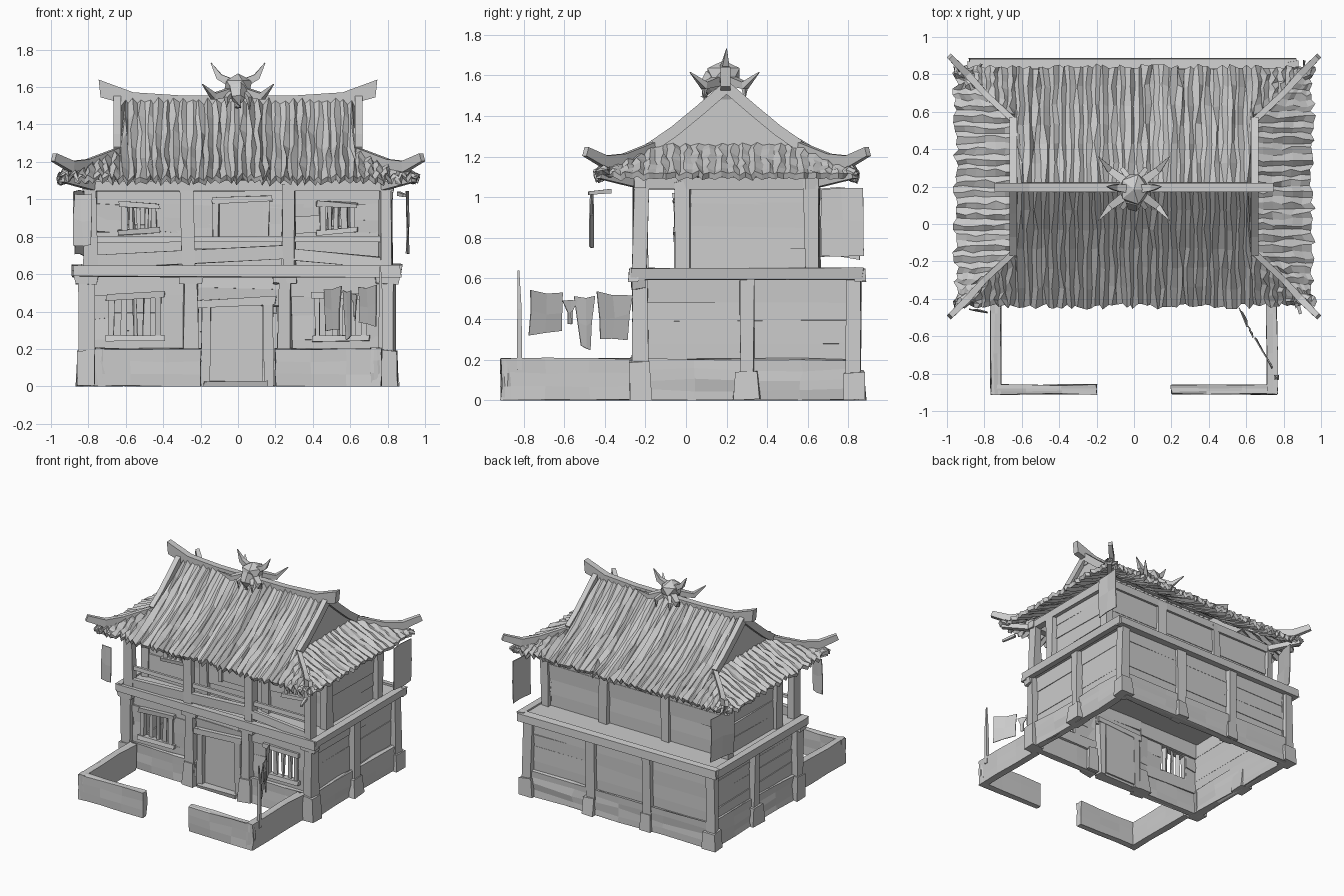
import bpy, bmesh, math, random
from mathutils import Vector, Matrix

random.seed(4)
if "Cube" in bpy.data.objects:
    bpy.data.objects.remove(bpy.data.objects["Cube"])

grey = bpy.data.materials.new("weathered_grey")
grey.use_nodes = True
colour = (0.6, 0.6, 0.6, 1)
grey.diffuse_color = colour
grey.node_tree.nodes["Principled BSDF"].inputs["Base Color"].default_value = colour


def rnd(a):
    return random.uniform(-a, a)


def finish(name, bm):
    bmesh.ops.recalc_face_normals(bm, faces=bm.faces)
    mesh = bpy.data.meshes.new(name)
    bm.to_mesh(mesh)
    bm.free()
    mesh.materials.append(grey)
    ob = bpy.data.objects.new(name, mesh)
    bpy.context.collection.objects.link(ob)
    return ob


def box(name, xs, ys, zs, jitter=0.006, cuts=0, tilt=0, taper=1):
    """Hand-hewn block given by its extents; tilt lifts one end along its length."""
    bm = bmesh.new()
    bmesh.ops.create_cube(bm, size=1)
    if cuts:
        bmesh.ops.subdivide_edges(bm, edges=bm.edges, cuts=cuts, use_grid_fill=True)
    along = 0 if xs[1] - xs[0] > ys[1] - ys[0] else 1
    for v in bm.verts:
        k = taper if v.co.z > 0 else 1
        lift = v.co[along] * tilt
        v.co.x *= k
        v.co.y *= k
        for i, (a, b) in enumerate((xs, ys, zs)):
            v.co[i] = (a + b) / 2 + v.co[i] * (b - a) + rnd(jitter)
        v.co.z = max(v.co.z + lift, 0)
    return finish(name, bm)


def beam(name, pts, sizes, sides=4, squash=1):
    """Tapered bar swept along a path; squash narrows it sideways."""
    bm = bmesh.new()
    pts = [Vector(p) for p in pts]
    rings = []
    for i, p in enumerate(pts):
        d = (pts[min(i + 1, len(pts) - 1)] - pts[max(i - 1, 0)]).normalized()
        ref = Vector((0, 1, 0)) if abs(d.z) > 0.9 else Vector((0, 0, 1))
        u = d.cross(ref).normalized()
        w = u.cross(d)
        ring = []
        for k in range(sides):
            a = math.tau * (k + 0.5) / sides
            ring.append(bm.verts.new(p + sizes[i] * (u * math.cos(a) * squash + w * math.sin(a))))
        rings.append(ring)
    for a, b in zip(rings, rings[1:]):
        for k in range(sides):
            bm.faces.new((a[k], a[(k + 1) % sides], b[(k + 1) % sides], b[k]))
    bm.faces.new(rings[0])
    bm.faces.new(rings[-1])
    return finish(name, bm)


def plank_wall(name, xs, ys, zs, rows):
    """Uneven horizontal boards stacked into a thin wall."""
    step = (zs[1] - zs[0]) / rows
    for i in range(rows):
        z = zs[0] + i * step
        off = rnd(0.006)
        shift = (0, off) if xs[1] - xs[0] > ys[1] - ys[0] else (off, 0)
        box(name, [x + shift[0] for x in xs], [y + shift[1] for y in ys],
            (z - 0.008, z + step + 0.004), 0.007, tilt=rnd(0.012))


def window_wall(name, xs, y, zs, cx, cz, w, h):
    """Front wall of boards round a barred window opening."""
    ys = (y, y + 0.03)
    x0, x1, z0, z1 = cx - w / 2, cx + w / 2, cz - h / 2, cz + h / 2
    plank_wall(name, xs, ys, (zs[0], z0), 1)
    plank_wall(name, xs, ys, (z1, zs[1]), 1)
    plank_wall(name, (xs[0], x0), ys, (z0, z1), 2)
    plank_wall(name, (x1, xs[1]), ys, (z0, z1), 2)
    for x in (x0, x1):
        box("window_jamb", (x - 0.015, x + 0.015), (y - 0.02, y + 0.02), (z0, z1))
    for z in (z0, z1):
        box("window_rail", (x0 - 0.03, x1 + 0.03), (y - 0.03, y + 0.02), (z - 0.014, z + 0.014), tilt=rnd(0.02))
    for i in (-0.25, 0, 0.25):
        box("window_bar", (cx + i * w - 0.013, cx + i * w + 0.013), (y - 0.005, y + 0.015), (z0, z1), 0.01)


def cloth(name, a, b, top, drop, narrow=1):
    """Thin ragged hanging sheet between two ground points."""
    bm = bmesh.new()
    rows = []
    for j in range(3):
        row = []
        for i in (-0.5, 0, 0.5):
            p = Vector(a).lerp(Vector(b), 0.5 + i * (1 + (narrow - 1) * j / 2))
            row.append(bm.verts.new((p.x + rnd(0.008), p.y + rnd(0.008), top - drop * j / 2 + rnd(0.015))))
        rows.append(row)
    for r, s in zip(rows, rows[1:]):
        for i in range(2):
            bm.faces.new((r[i], r[i + 1], s[i + 1], s[i]))
    ob = finish(name, bm)
    ob.modifiers.new("thickness", "SOLIDIFY").thickness = 0.006


# Lower storey: boards, stone footing, posts on flared stones
for s in (-1, 1):
    plank_wall("lower_side_wall", sorted((s * 0.765, s * 0.795)), (-0.22, 0.83), (0.18, 0.6), 4)
    box("side_footing", sorted((s * 0.765, s * 0.82)), (-0.22, 0.83), (0, 0.2), 0.01, 3)
    box("front_footing", sorted((s * 0.2, s * 0.78)), (-0.25, -0.2), (0, 0.2), 0.006, 2)
    window_wall("lower_front_wall", sorted((s * 0.22, s * 0.79)), -0.22, (0.18, 0.6), s * 0.55, 0.37, 0.25, 0.23)
    box("side_post", sorted((s * 0.775, s * 0.84)), (0.265, 0.335), (0.12, 0.6))
    box("post_stone", sorted((s * 0.75, s * 0.86)), (0.23, 0.37), (0, 0.14), 0.01, taper=0.8)
plank_wall("lower_back_wall", (-0.79, 0.79), (0.8, 0.83), (0.18, 0.6), 4)
box("back_footing", (-0.79, 0.79), (0.79, 0.85), (0, 0.2), 0.01, 3)
for x in (-0.81, -0.25, 0.25, 0.8):
    for y in (-0.225, 0.825):
        box("lower_post", (x - 0.037, x + 0.037), (y - 0.035, y + 0.035), (0.1, 0.61), 0.009)
        hw = 0.055 if abs(x) > 0.5 else 0.05
        box("post_stone", (x - hw, x + hw), (y - 0.055, y + 0.055), (0, 0.14 if y > 0 else 0.19), 0.009, taper=0.85)
    box("bracket", (x - 0.06, x + 0.06), (-0.265, -0.2), (0.55, 0.6), taper=1.1)

# Door
plank_wall("wall_over_door", (-0.22, 0.22), (-0.21, -0.18), (0.44, 0.6), 2)
box("door", (-0.15, 0.13), (-0.2, -0.17), (0.02, 0.44), 0.003)
for x in (-0.17, 0.16):
    box("door_jamb", (x - 0.025, x + 0.025), (-0.24, -0.17), (0, 0.46))
box("door_lintel", (-0.22, 0.2), (-0.25, -0.17), (0.43, 0.47), tilt=0.02)
box("door_step", (-0.18, 0.16), (-0.26, -0.18), (0, 0.03))

# Floor slab with raised edge beams
box("floor_slab", (-0.85, 0.85), (-0.25, 0.85), (0.6, 0.64), 0.002)
for y in (-0.255, 0.86):
    box("edge_beam", (-0.88, 0.87), (y - 0.025, y + 0.025), (0.585, 0.65))
for x in (-0.86, 0.85):
    box("edge_beam", (x - 0.025, x + 0.025), (-0.27, 0.87), (0.59, 0.65))

# Upper storey
plank_wall("upper_back_wall", (-0.77, 0.77), (0.6, 0.63), (0.64, 1.08), 4)
plank_wall("upper_middle_wall", (-0.27, 0.27), (-0.03, 0), (0.64, 1.08), 4)
for s in (-1, 1):
    plank_wall("upper_side_wall", sorted((s * 0.75, s * 0.78)), (-0.02, 0.63), (0.64, 1.08), 4)
    window_wall("upper_front_wall", sorted((s * 0.26, s * 0.77)), -0.03, (0.64, 1.08), s * 0.53, 0.9, 0.16, 0.14)
    box("head_beam", sorted((s * 0.76, s * 0.82)), (-0.26, 0.65), (1.04, 1.1))
box("balcony_door", (-0.1, 0.14), (-0.05, -0.02), (0.79, 0.99), 0.003)
for x in (-0.12, 0.15):
    box("balcony_jamb", (x - 0.015, x + 0.015), (-0.06, -0.02), (0.78, 1))
box("balcony_lintel", (-0.14, 0.18), (-0.065, -0.02), (0.985, 1.015), tilt=0.015)
for x in (-0.79, -0.27, 0.27, 0.79):
    for y in (-0.225, -0.015, 0.62):
        box("upper_post", (x - 0.033, x + 0.033), (y - 0.035, y + 0.035), (0.63, 1.08), 0.01)
for y in (-0.225, 0.62):
    box("head_beam", (-0.83, 0.83), (y - 0.03, y + 0.03), (1.04, 1.1))
box("balcony_rail", (-0.78, 0.78), (-0.235, -0.21), (0.775, 0.8))
box("fallen_plank", (-0.82, 0.25), (-0.25, -0.22), (0.655, 0.725), tilt=0.06)
box("fallen_plank", (0.26, 0.8), (-0.25, -0.22), (0.65, 0.71), tilt=-0.05)

# Roof: concave profile shared by main slopes and side skirts
CY, HALF, HIP, EX, GX = 0.2, 0.635, 0.56, 0.95, 0.63
PROFILE = [(0, 1.53), (0.2, 1.42), (0.4, 1.315), (0.56, 1.245), (0.8, 1.165), (1, 1.1)]


def height(d):
    for (a, za), (b, zb) in zip(PROFILE, PROFILE[1:]):
        if d <= b:
            return za + (zb - za) * (d - a) / (b - a)
    return PROFILE[-1][1]


def thatch(name, columns, place, start, wave):
    """Corrugated sheet: alternate columns ride high and low with ragged ends."""
    bm = bmesh.new()
    rows = []
    for i, c in enumerate(columns):
        d0, c_out = start(c)
        ridge = (wave if i % 2 else -wave * 0.8) * random.uniform(0.5, 1.3)
        end = 1 + rnd(0.025)
        row = []
        for j in range(7):
            d = d0 + (max(end, d0 + 0.01) - d0) * j / 6
            p = Vector(place(c + rnd(0.01), d))
            p.z += ridge + rnd(0.006) + 0.09 * max(0, c_out - 0.7) * d
            row.append(bm.verts.new(p))
        rows.append(row)
    for a, b in zip(rows, rows[1:]):
        for j in range(6):
            bm.faces.new((a[j], b[j], b[j + 1], a[j + 1]))
    ob = finish(name, bm)
    mod = ob.modifiers.new("thickness", "SOLIDIFY")
    mod.thickness = 0.03
    mod.offset = 0


def front_start(x):
    e = max(0, (abs(x) - GX) / (EX - GX))
    return (HIP + (1 - HIP) * e if e > 0 else 0.02), e


def side_start(y):
    d = abs(y - CY) / HALF
    return max(HIP, d), max(0, (d - HIP) / (1 - HIP))


def extrude_outline(name, pts, offset):
    bm = bmesh.new()
    face = bm.faces.new([bm.verts.new(p) for p in pts])
    ext = bmesh.ops.extrude_face_region(bm, geom=[face])
    bmesh.ops.translate(bm, vec=offset, verts=[g for g in ext["geom"] if isinstance(g, bmesh.types.BMVert)])
    finish(name, bm)


xcols = [-EX + 2 * EX * i / 84 for i in range(85)]
ycols = [CY - HALF + 2 * HALF * i / 44 for i in range(45)]
slope = (-HIP, -0.4, -0.2, 0, 0.2, 0.4, HIP)
for s in (-1, 1):
    thatch("main_thatch", xcols, lambda x, d: (x, CY + s * d * HALF, height(d)), front_start, 0.015)
    thatch("side_thatch", ycols,
           lambda y, d: (s * (GX + (EX - GX) * (d - HIP) / (1 - HIP)), y, height(d)), side_start, 0.009)
    extrude_outline("gable", [(s * 0.615, CY + d * HALF, height(abs(d)) - 0.01) for d in slope], (s * 0.02, 0, 0))
    # Barge boards running on into the upturned hip beams
    for t in (-1, 1):
        beam("barge_board", [(s * 0.645, CY + t * d * HALF, height(d) + 0.012) for d in (0, 0.2, 0.4, HIP)],
             [0.038] * 4, squash=0.75)
        beam("hip_beam", [(s * 0.64, CY + t * 0.35, 1.25), (s * 0.8, CY + t * 0.5, 1.19),
                          (s * 0.89, CY + t * 0.6, 1.175), (s * 0.985, CY + t * 0.695, 1.225)],
             [0.035, 0.035, 0.042, 0.032], squash=0.65)
        beam("corner_rafter", [(s * 0.78, CY + t * 0.45, 1.07), (s * 0.94, CY + t * 0.63, 1.11)], [0.03, 0.025])

# Ridge beam with upswept ends
half = [(0.3, 1.555), (0.56, 1.572), (0.745, 1.64), (0.735, 1.545), (0.66, 1.525), (0.64, 1.48)]
outline = half + [(-x, z) for x, z in reversed(half)]
extrude_outline("ridge_beam", [(x, 0.17, z) for x, z in outline], (0, 0.05, 0))

# Horned ornament astride the ridge
bm = bmesh.new()
bmesh.ops.create_icosphere(bm, subdivisions=1, radius=0.085,
                           matrix=Matrix.Translation((0, 0.185, 1.605)) @ Matrix.Diagonal((1, 1.1, 0.8, 1)))
finish("skull", bm)
beam("snout", [(0, 0.14, 1.59), (0, 0.1, 1.54), (0, 0.09, 1.49)], [0.055, 0.04, 0.02], 5)
for s in (-1, 1):
    beam("upper_horn", [(s * 0.05, 0.19, 1.63), (s * 0.1, 0.195, 1.655), (s * 0.145, 0.2, 1.73)], [0.03, 0.024, 0.003])
    for t in (-1, 1):
        beam("lower_horn", [(s * 0.05, 0.19 + t * 0.04, 1.57), (s * 0.13, 0.19 + t * 0.1, 1.55),
                            (s * 0.19, 0.19 + t * 0.17, 1.615)], [0.032, 0.025, 0.003])
        beam("claw", [(s * 0.03, 0.19 + t * 0.06, 1.57), (s * 0.06, 0.19 + t * 0.1, 1.54),
                      (s * 0.06, 0.19 + t * 0.1, 1.48)], [0.02, 0.018, 0.003])
    # Courtyard wall
    box("yard_side_wall", sorted((s * 0.71, s * 0.765)), (-0.91, -0.26), (0, 0.205), 0.005, 2)
    box("yard_front_wall", sorted((s * 0.2, s * 0.765)), (-0.91, -0.86), (0, 0.2), 0.005, 2)
cloth("left_banner", (0.91, 0.66), (0.91, 0.87), 1.05, 0.34)
cloth("right_banner", (-0.88, 0.65), (-0.82, 0.86), 1.04, 0.34)
cloth("front_banner", (-0.88, -0.46), (-0.78, -0.47), 1.03, 0.28)
beam("banner_bracket", [(0.86, -0.37, 1.03), (0.89, -0.48, 1.02)], [0.015, 0.012])

# Washing line with pole
beam("line_pole", [(0.76, -0.82, 0.15), (0.765, -0.82, 0.45), (0.76, -0.825, 0.64)], [0.018, 0.015, 0.006])
start, stop = Vector((0.74, -0.77)), Vector((0.46, -0.27))
for a, b, drop, narrow in ((0, 0.32, 0.2, 1), (0.34, 0.46, 0.13, 0.2), (0.45, 0.64, 0.24, 0.5), (0.66, 1, 0.22, 0.8)):
    cloth("washing", start.lerp(stop, a), start.lerp(stop, b), 0.56 - 0.06 * math.sin((a + b) * 1.5), drop, narrow)
